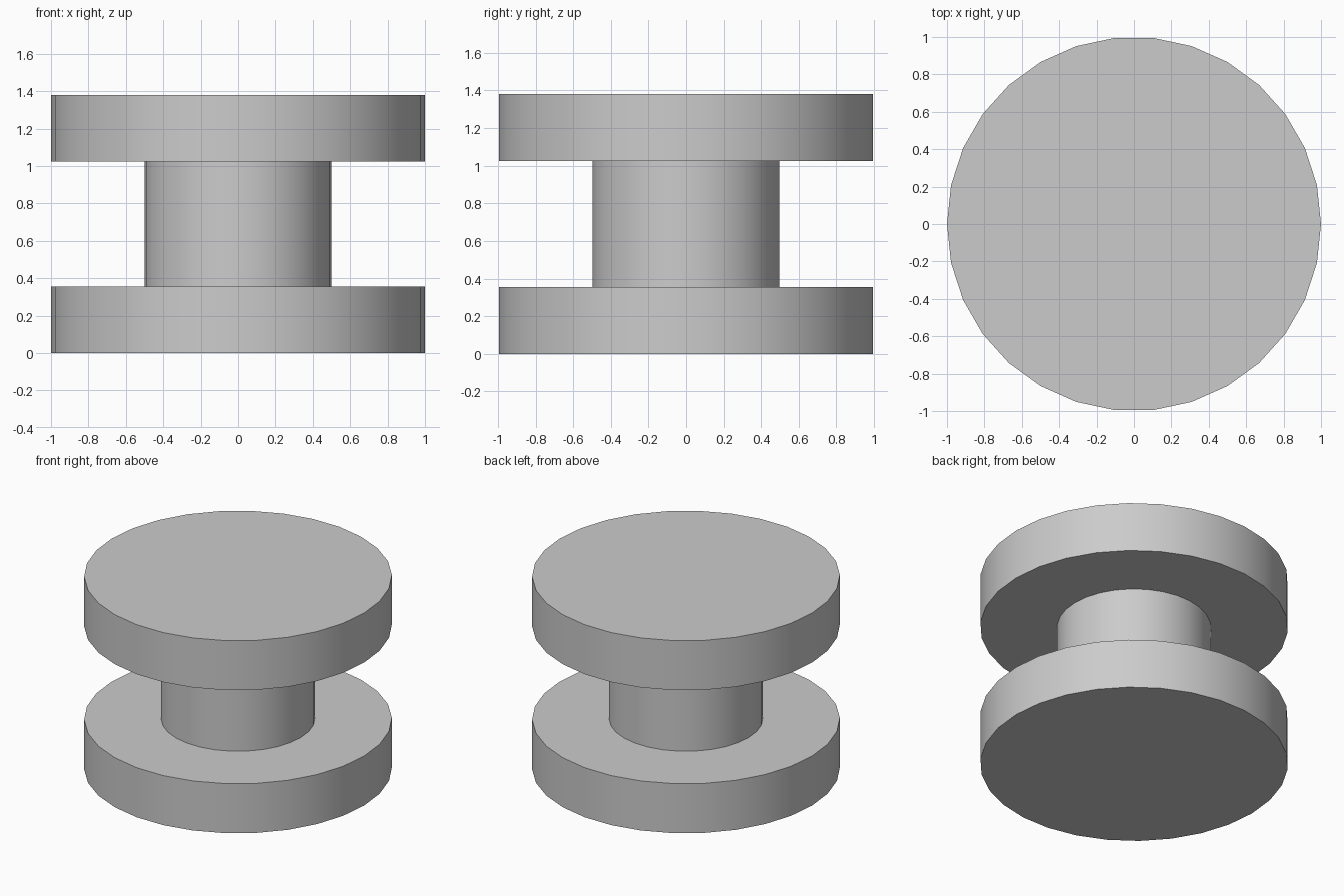
import bpy
import bmesh
import math
from mathutils import Matrix

cube = bpy.data.objects.get("Cube")
if cube:
    bpy.data.objects.remove(cube, do_unlink=True)

SIDES = 30
FLANGE_RADIUS, SHAFT_RADIUS = 1.0, 0.5
FLANGE_HEIGHT, TOTAL_HEIGHT = 0.355, 1.38

# Plain grey for the whole spool
grey = bpy.data.materials.new("plain grey")
grey.use_nodes = True
colour = (0.6, 0.6, 0.6, 1.0)
grey.diffuse_color = colour
grey.node_tree.nodes["Principled BSDF"].inputs["Base Color"].default_value = colour


def disc(name, radius, bottom, top, capped=True):
    """Upright cylinder with a corner on the x axis."""
    bm = bmesh.new()
    bmesh.ops.create_cone(
        bm, cap_ends=capped, segments=SIDES,
        radius1=radius, radius2=radius, depth=top - bottom,
        matrix=Matrix.Translation((0, 0, (bottom + top) / 2))
        @ Matrix.Rotation(math.pi / 2, 4, "Z"))
    mesh = bpy.data.meshes.new(name)
    bm.to_mesh(mesh)
    bm.free()
    mesh.materials.append(grey)
    obj = bpy.data.objects.new(name, mesh)
    bpy.context.collection.objects.link(obj)
    # Smooth round wall, sharp rims
    bpy.ops.object.select_all(action="DESELECT")
    obj.select_set(True)
    bpy.context.view_layer.objects.active = obj
    bpy.ops.object.shade_smooth_by_angle(angle=math.radians(30))
    return obj


# Two wide flanges joined by a narrow shaft
disc("lower_flange", FLANGE_RADIUS, 0, FLANGE_HEIGHT)
disc("shaft", SHAFT_RADIUS, FLANGE_HEIGHT, TOTAL_HEIGHT - FLANGE_HEIGHT, capped=False)
disc("upper_flange", FLANGE_RADIUS, TOTAL_HEIGHT - FLANGE_HEIGHT, TOTAL_HEIGHT)
